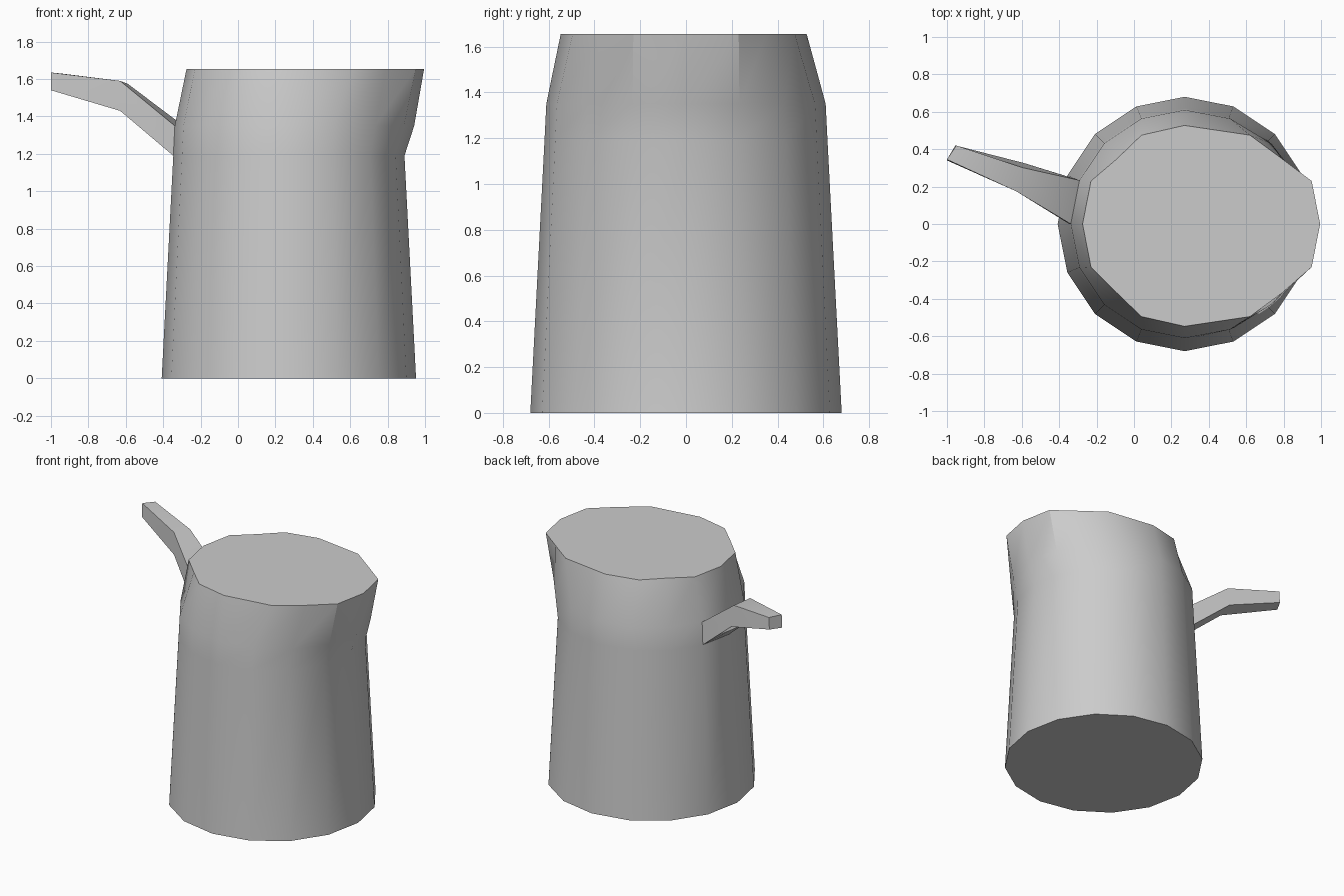
import bpy, bmesh
from math import cos, sin, pi, radians

if "Cube" in bpy.data.objects:
    bpy.data.objects.remove(bpy.data.objects["Cube"])

N, CX = 16, 0.272
bm = bmesh.new()

def circle(r, z):
    return [(CX + r * cos(2 * pi * i / N), r * sin(2 * pi * i / N), z) for i in range(N)]

def bridge(a, b):
    n = len(a)
    return [bm.faces.new((a[i], a[(i + 1) % n], b[(i + 1) % n], b[i])) for i in range(n)]

# Body rings: tapered base, neck, flared shoulder on the pouring side, oval rim
shoulder = []
for x, y, z in circle(0.61, 1.35):
    t = max(0.0, (x - CX) / 0.61)
    shoulder.append((x + 0.06 * t * t, y, z))

half = [(0.995, 0), (0.95, 0.23), (0.79, 0.36), (0.62, 0.485), (0.27, 0.537),
        (0.04, 0.485), (-0.095, 0.355), (-0.23, 0.23), (-0.275, 0)]
rim = [(x, y - 0.01, 1.655) if y > 0.3 else (x, y, 1.655) for x, y in half]
rim += [(x, -y - (0.01 if y > 0.3 else 0), 1.655) for x, y in half[-2:0:-1]]

rings = [[bm.verts.new(p) for p in ring]
         for ring in (circle(0.68, 0), circle(0.618, 1.19), shoulder, rim)]
walls = [bridge(a, b) for a, b in zip(rings, rings[1:])]
bm.faces.new(rings[0][::-1])
bm.faces.new(rings[-1])

# Handle: grown out of one wall panel between neck and shoulder
panel = walls[1][7]
section = list(panel.verts)          # far low, near low, near high, far high
bm.faces.remove(panel)
for pts in ([(-0.585, 0.325, 1.43), (-0.63, 0.175, 1.43), (-0.63, 0.175, 1.59), (-0.59, 0.30, 1.575)],
            [(-0.955, 0.42, 1.545), (-1.0, 0.34, 1.54), (-1.0, 0.345, 1.635), (-0.95, 0.42, 1.63)]):
    nxt = [bm.verts.new(p) for p in pts]
    bridge(section, nxt)
    section = nxt
bm.faces.new(section)
bmesh.ops.recalc_face_normals(bm, faces=bm.faces)

mesh = bpy.data.meshes.new("jug")
bm.to_mesh(mesh)
bm.free()
jug = bpy.data.objects.new("jug_with_handle", mesh)
bpy.context.collection.objects.link(jug)
bpy.context.view_layer.objects.active = jug
jug.select_set(True)
bpy.ops.object.shade_smooth_by_angle(angle=radians(30))
